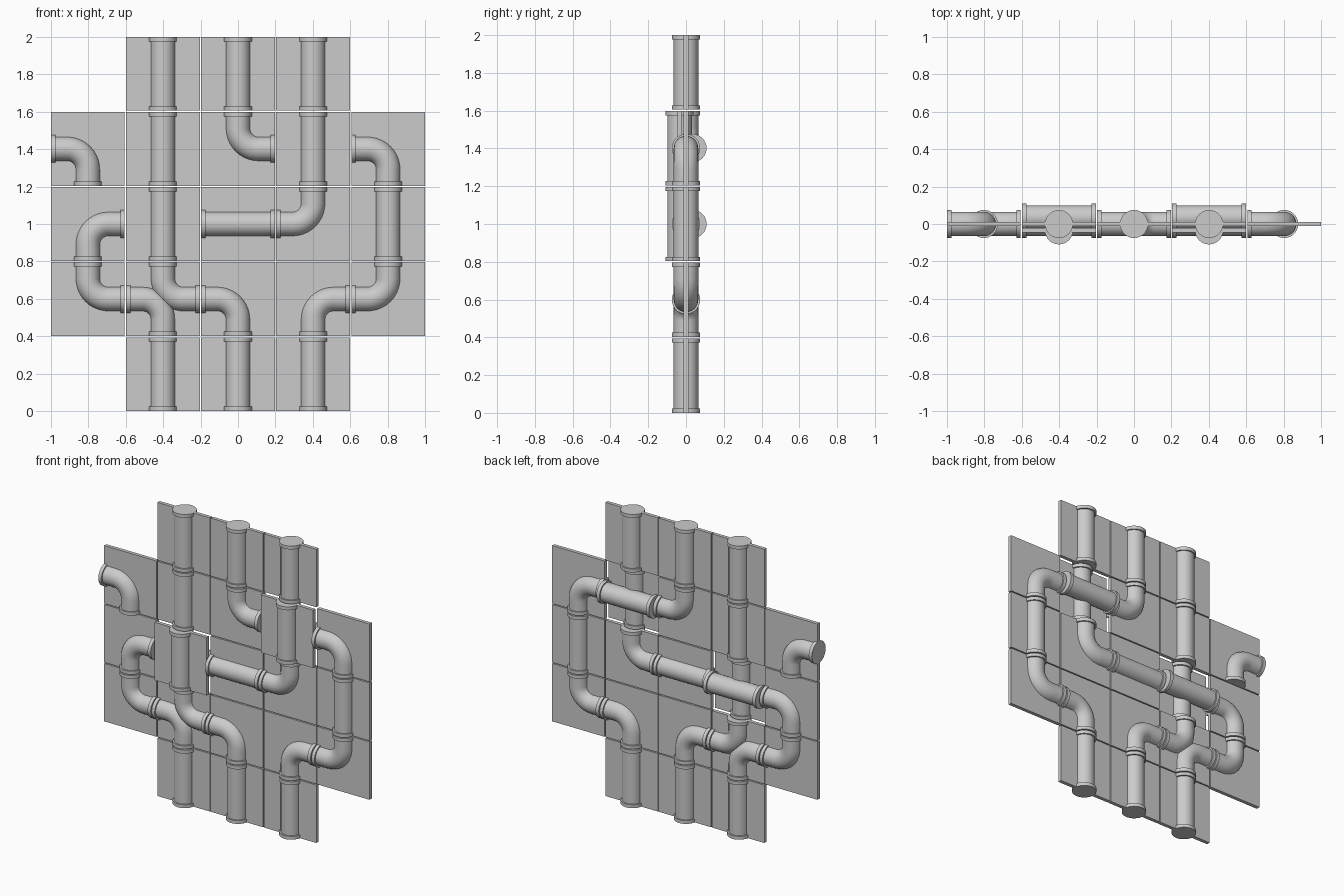
import bpy, bmesh, math
from mathutils import Vector

if "Cube" in bpy.data.objects:
    bpy.data.objects.remove(bpy.data.objects["Cube"])

SIZE, PITCH, THICK = 0.3944, 0.4014, 0.024   # tile size, spacing, plate thickness
R, FR, FT = 0.065, 0.075, 0.023              # pipe radius, collar radius, collar length
BEND, SIDES, STEPS = 0.11, 32, 10
SHIFT = 0.034                                # depth offset where two pipes cross
DIRS = {'L': Vector((-1, 0, 0)), 'R': Vector((1, 0, 0)),
        'T': Vector((0, 0, 1)), 'B': Vector((0, 0, -1))}
Y = Vector((0, 1, 0))


def finish(bm, name):
    bmesh.ops.recalc_face_normals(bm, faces=bm.faces)
    me = bpy.data.meshes.new(name)
    bm.to_mesh(me)
    bm.free()
    me.shade_smooth()
    me.set_sharp_from_angle(angle=math.radians(35))
    ob = bpy.data.objects.new(name, me)
    bpy.context.collection.objects.link(ob)
    return ob


def plate(centre):
    bm = bmesh.new()
    bmesh.ops.create_cube(bm, size=1)
    bmesh.ops.scale(bm, vec=(SIZE, THICK, SIZE), verts=bm.verts)
    finish(bm, "tile_plate").location = centre


def pipe(centre, a, b):
    """Sweep a round pipe with end collars from tile side a to tile side b."""
    da, db, h = DIRS[a], DIRS[b], SIZE / 2
    # stations: point, tangent, radius
    st = [(da * h, -da, FR), (da * (h - FT), -da, FR), (da * (h - FT), -da, R)]
    bent = abs(da.dot(db)) < 0.5
    if bent:
        c = (da + db) * BEND
        for i in range(STEPS + 1):
            t = math.pi / 2 * i / STEPS
            st.append((c - db * BEND * math.cos(t) - da * BEND * math.sin(t),
                       -da * math.cos(t) + db * math.sin(t), R))
    st += [(db * (h - FT), db, R), (db * (h - FT), db, FR), (db * h, db, FR)]
    bm = bmesh.new()
    rings = []
    for p, t, r in st:
        n = t.cross(Y)
        rings.append([bm.verts.new(p + r * (n * math.cos(k) + Y * math.sin(k)))
                      for k in (2 * math.pi * i / SIDES for i in range(SIDES))])
    for q, s in zip(rings, rings[1:]):
        for i in range(SIDES):
            j = (i + 1) % SIDES
            bm.faces.new((q[i], q[j], s[j], s[i]))
    bm.faces.new(rings[0])
    bm.faces.new(rings[-1])
    finish(bm, "elbow_pipe" if bent else "straight_pipe").location = centre


# Tile rows from top to bottom; each tile lists the sides its pipes join
LAYOUT = [
    ["", "TB", "TB", "TB", ""],
    ["LB", "TB", "TR", "TB+LR", "LB"],
    ["RB", "TB+LR", "LR", "TL", "TB"],
    ["TR", "TR+LB", "LB", "RB", "TL"],
    ["", "TB", "TB", "TB", ""],
]
for row, tiles in enumerate(LAYOUT):
    for col, spec in enumerate(tiles):
        if not spec:
            continue
        centre = Vector(((col - 2) * PITCH, 0, 1 + (2 - row) * PITCH))
        crossing = spec == "TB+LR"
        # crossing tiles sit forward with their upright pipe, the level pipe runs behind
        plate(centre - Y * SHIFT * crossing)
        for sides in spec.split("+"):
            off = (SHIFT if sides == "LR" else -SHIFT) if crossing else 0
            pipe(centre + Y * off, *sides)
